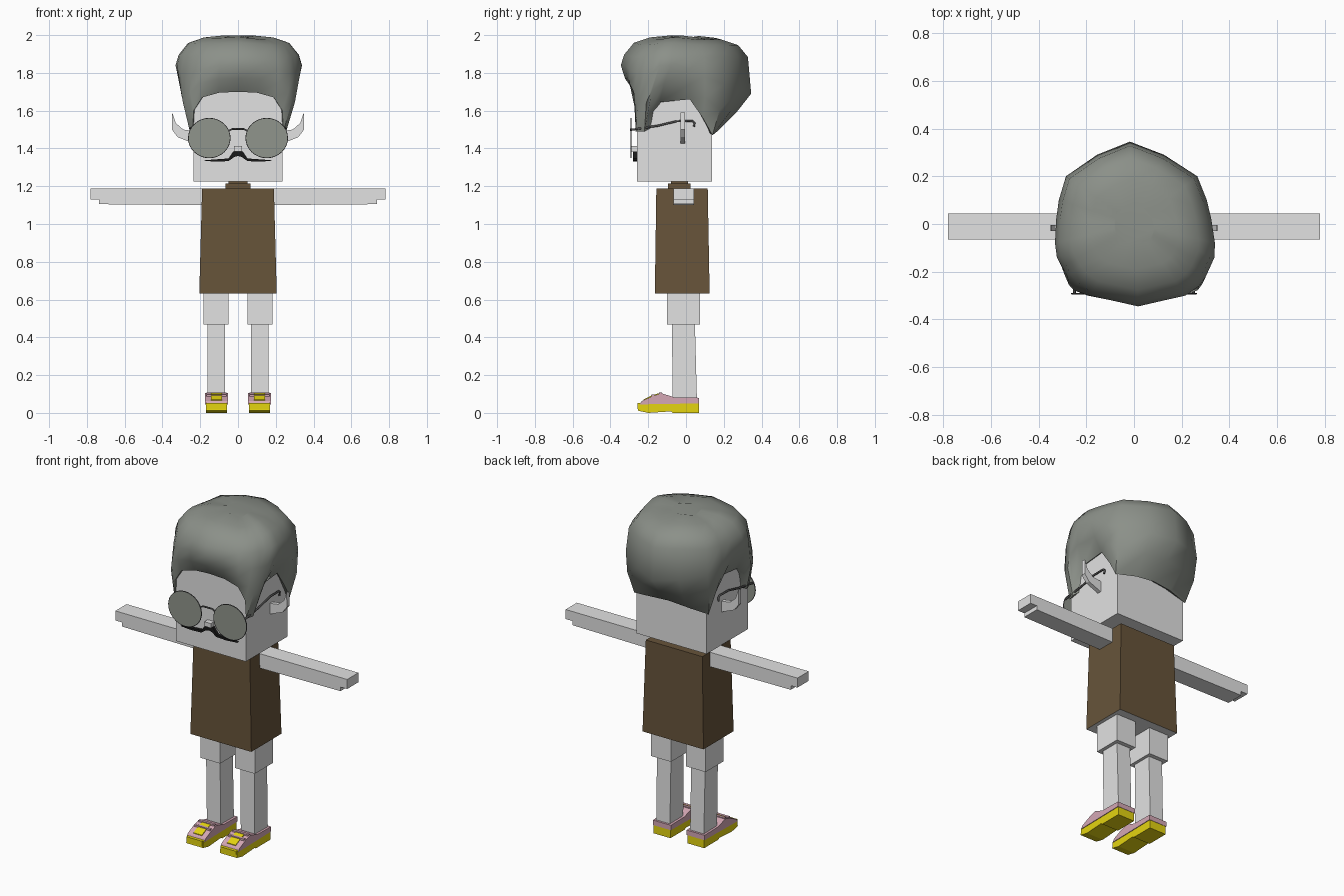
import bpy
import bmesh
from math import sin, cos, pi, radians

cube = bpy.data.objects.get("Cube")
if cube:
    bpy.data.objects.remove(cube, do_unlink=True)


def material(name, rgb):
    m = bpy.data.materials.new(name)
    m.use_nodes = True
    m.diffuse_color = (*rgb, 1)
    bsdf = next(n for n in m.node_tree.nodes if n.type == 'BSDF_PRINCIPLED')
    bsdf.inputs["Base Color"].default_value = (*rgb, 1)
    bsdf.inputs["Roughness"].default_value = 0.8
    return m


white = material("pale white", (.76, .76, .76))
brown = material("brown cloth", (.135, .088, .042))
grey = material("grey hair", (.26, .28, .25))
glass = material("grey lens", (.28, .3, .265))
metal = material("dark metal", (.08, .08, .08))
black = material("black", (.01, .01, .01))
yellow = material("yellow", (.78, .66, .005))
pink = material("pink", (.66, .39, .46))


def finish(name, bm, *mats):
    bmesh.ops.recalc_face_normals(bm, faces=bm.faces[:])
    mesh = bpy.data.meshes.new(name)
    bm.to_mesh(mesh)
    bm.free()
    for m in mats:
        mesh.materials.append(m)
    obj = bpy.data.objects.new(name, mesh)
    bpy.context.collection.objects.link(obj)
    return obj


def loft(name, rings, *mats):
    """Skin closed rings of points and cap both ends."""
    bm = bmesh.new()
    rows = [[bm.verts.new(p) for p in ring] for ring in rings]
    n = len(rows[0])
    for a, b in zip(rows, rows[1:]):
        for i in range(n):
            j = (i + 1) % n
            bm.faces.new((a[i], a[j], b[j], b[i]))
    bm.faces.new(rows[0])
    bm.faces.new(rows[-1])
    return finish(name, bm, *mats)


def rect(x0, x1, y0, y1, z):
    return [(x0, y0, z), (x1, y0, z), (x1, y1, z), (x0, y1, z)]


def box(name, x, y, z, mat, s=1):
    return loft(name, [rect(s * x[0], s * x[1], *y, h) for h in z], mat)


def plate_xz(name, pts, y0, y1, mat, s=1):
    return loft(name, [[(s * x, y, z) for x, z in pts] for y in (y0, y1)], mat)


def plate_yz(name, pts, x0, x1, mat, s=1):
    return loft(name, [[(s * x, y, z) for y, z in pts] for x in (x0, x1)], mat)


def wire(name, pts, radius, mat, cyclic=False):
    cu = bpy.data.curves.new(name, 'CURVE')
    cu.dimensions = '3D'
    cu.bevel_depth = radius
    cu.bevel_resolution = 1
    cu.use_fill_caps = True
    sp = cu.splines.new('POLY')
    sp.points.add(len(pts) - 1)
    for p, co in zip(sp.points, pts):
        p.co = (*co, 1)
    sp.use_cyclic_u = cyclic
    cu.materials.append(mat)
    obj = bpy.data.objects.new(name, cu)
    bpy.context.collection.objects.link(obj)
    return obj


# Body, neck and head
body = loft("body", [rect(-.205, .205, -.165, .125, .632),
                     rect(-.19, .19, -.157, .115, 1.188)], brown, white)
for f in body.data.polygons:
    f.material_index = int(f.normal.z < -.9)
box("neck", (-.065, .065), (-.095, .025), (1.18, 1.215), brown)
box("neck_top", (-.05, .05), (-.08, .01), (1.21, 1.23), brown)
box("head", (-.235, .235), (-.26, .138), (1.225, 1.82), white)

# Hair: lower edge and widest line, given for one half from front to back
edge = [(0, -.27, 1.70), (.1, -.27, 1.695), (.19, -.27, 1.67), (.235, -.268, 1.6),
        (.24, -.266, 1.49), (.255, -.22, 1.49), (.255, -.2, 1.58), (.25, -.14, 1.645),
        (.25, .02, 1.66), (.25, .09, 1.56), (.25, .14, 1.47), (.12, .165, 1.49),
        (0, .17, 1.5)]
wide = [(0, -.345, 1.84), (.11, -.32, 1.84), (.2, -.3, 1.82), (.26, -.26, 1.8),
        (.29, -.22, 1.8), (.31, -.18, 1.8), (.33, -.14, 1.84), (.335, -.08, 1.84),
        (.325, .02, 1.82), (.31, .1, 1.78), (.275, .2, 1.74), (.14, .29, 1.71),
        (0, .345, 1.69)]


def full(half):
    return half + [(-x, y, z) for x, y, z in half[-2:0:-1]]


edge = full(edge)
wide = [(x - .05 * y, y, z) for x, y, z in full(wide)]
inner = [(x * .85, y * .75, z + .03) for x, y, z in edge]
middle = [((a[0] + b[0]) * .525, (a[1] + b[1]) * .525, (a[2] + b[2]) / 2)
          for a, b in zip(edge, wide)]
crown = [[(x * k, y * k, z + .006 * sin(9 * x + 14 * y)) for x, y, _ in wide]
         for k, z in ((.95, 1.89), (.8, 1.953), (.55, 1.982), (.25, 1.992))]
hair = loft("hair", [inner, edge, middle, wide] + crown, grey)
bpy.ops.object.select_all(action='DESELECT')
hair.select_set(True)
bpy.context.view_layer.objects.active = hair
bpy.ops.object.shade_smooth_by_angle(angle=radians(50))

# Nose and moustache
box("nose", (-.022, .022), (-.293, -.255), (1.385, 1.412), white)
whisker = [(0, 1.36), (.02, 1.355), (.05, 1.333), (.12, 1.33), (.19, 1.336),
           (.12, 1.342), (.05, 1.347), (.025, 1.385), (0, 1.385)]

for s, side in ((1, "left"), (-1, "right")):
    plate_xz(side + "_moustache", whisker, -.28, -.255, black, s)

    # Pointed ear
    plate_xz(side + "_ear", [(.22, 1.49), (.29, 1.5), (.33, 1.535), (.348, 1.59),
                             (.35, 1.5), (.32, 1.46), (.22, 1.42)], -.03, -.005, white, s)

    # Round lens with rim and temple
    circle = [(.152 + .11 * cos(i * pi / 16), 1.455 + .104 * sin(i * pi / 16))
              for i in range(32)]
    plate_xz(side + "_lens", circle, -.294, -.289, glass, s)
    wire(side + "_rim", [(s * x, -.2915, z) for x, z in circle], .003, metal, True)
    wire(side + "_temple", [(s * .25, y, z) for y, z in (
        (-.291, 1.498), (-.25, 1.505), (-.15, 1.52), (-.05, 1.544), (.035, 1.545),
        (.045, 1.535), (.042, 1.515))], .006, metal)

    # Arm with a stepped hand
    plate_xz(side + "_arm", [(.17, 1.188), (.78, 1.188), (.78, 1.13), (.735, 1.13),
                             (.735, 1.105), (.17, 1.1)], -.065, .043, white, s)

    # Leg
    box(side + "_thigh", (.05, .183), (-.1, .073), (.468, .64), white, s)
    loft(side + "_shin", [rect(s * .068, s * .16, -.07, .058, .06),
                          rect(s * .068, s * .162, -.075, .047, .48)], white)

    # Shoe: sole, upper, tongue and laces
    plate_yz(side + "_sole", [(-.255, .012), (-.2, 0), (-.08, .008), (-.07, 0), (.068, 0),
                              (.068, .055), (-.08, .062), (-.2, .066), (-.25, .05)],
             .057, .17, yellow, s)
    plate_yz(side + "_upper", [(-.245, .045), (.07, .05), (.07, .08), (-.06, .082),
                               (-.13, .104), (-.18, .088), (-.235, .062)],
             .053, .174, pink, s)
    plate_yz(side + "_tongue", [(-.225, .066), (-.18, .087), (-.13, .103), (-.13, .108),
                                (-.18, .093), (-.225, .071)], .085, .142, yellow, s)
    plate_xz(side + "_toe_cap", [(.062, .02), (.165, .02), (.165, .052), (.062, .052)],
             -.257, -.235, yellow, s)
    for i, (y, z) in enumerate(((-.135, .105), (-.175, .094))):
        box(f"{side}_lace_{i + 1}", (.06, .168), (y - .008, y + .008), (z - .012, z + .004),
            pink, s)

# Bridge of the glasses
wire("bridge", [(-.05, -.291, 1.493), (-.03, -.291, 1.503), (.03, -.291, 1.503),
                (.05, -.291, 1.493)], .005, metal)

# Turn wires into meshes
bpy.ops.object.select_all(action='DESELECT')
for o in list(bpy.context.collection.objects):
    if o.type == 'CURVE':
        o.select_set(True)
        bpy.context.view_layer.objects.active = o
bpy.ops.object.convert(target='MESH')
